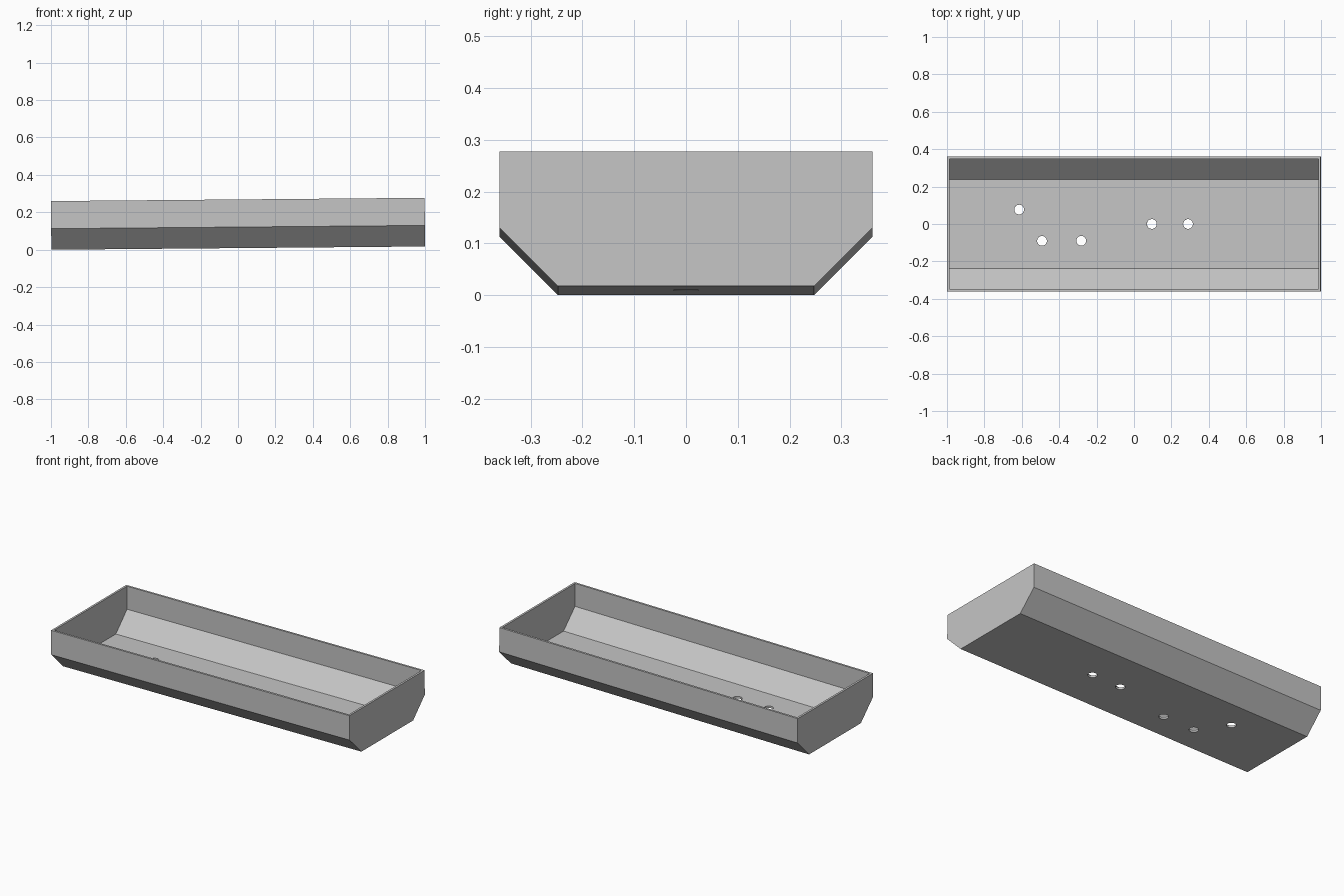
import bpy, bmesh, math
from mathutils import Matrix

if "Cube" in bpy.data.objects:
    bpy.data.objects.remove(bpy.data.objects["Cube"])

LENGTH, HEIGHT, WALL = 1.998, 0.26, 0.0125
TILT = math.radians(0.5)

grey = bpy.data.materials.new("plain grey")
grey.use_nodes = True
grey.diffuse_color = (0.56, 0.56, 0.56, 1)
grey.node_tree.nodes["Principled BSDF"].inputs["Base Color"].default_value = (0.56, 0.56, 0.56, 1)


def add_object(name, bm):
    bmesh.ops.recalc_face_normals(bm, faces=bm.faces[:])
    mesh = bpy.data.meshes.new(name)
    bm.to_mesh(mesh)
    bm.free()
    mesh.materials.append(grey)
    obj = bpy.data.objects.new(name, mesh)
    bpy.context.collection.objects.link(obj)
    return obj


def prism(name, half_profile, length):
    """Mirror a half profile (y, z) and extrude it along x."""
    profile = half_profile + [(-y, z) for y, z in reversed(half_profile)]
    bm = bmesh.new()
    face = bm.faces.new([bm.verts.new((-length / 2, y, z)) for y, z in profile])
    new = bmesh.ops.extrude_face_region(bm, geom=[face])["geom"]
    bmesh.ops.translate(bm, vec=(length, 0, 0),
                        verts=[v for v in new if isinstance(v, bmesh.types.BMVert)])
    return add_object(name, bm)


def cut(obj, cutter):
    mod = obj.modifiers.new(cutter.name, 'BOOLEAN')
    mod.operation = 'DIFFERENCE'
    mod.solver = 'EXACT'
    mod.object = cutter
    cutter.hide_render = True
    bpy.context.view_layer.objects.active = obj
    bpy.ops.object.modifier_apply(modifier=mod.name)
    bpy.data.objects.remove(cutter)


# Outer shell with chamfered long sides
tray = prism("tray", [(0.2475, 0), (0.36, 0.1125), (0.36, HEIGHT)], LENGTH)

# Hollow interior, open at the top
cut(tray, prism("cavity", [(0.239, WALL), (0.3475, 0.121), (0.3475, HEIGHT + 0.1)],
                LENGTH - 2 * WALL))

# Round holes through the floor
bm = bmesh.new()
for x, y in [(-0.615, 0.077), (-0.493, -0.09), (-0.283, -0.09), (0.094, 0), (0.288, 0)]:
    bmesh.ops.create_cone(bm, cap_ends=True, segments=32, radius1=0.026, radius2=0.026,
                          depth=0.1, matrix=Matrix.Translation((x, y, 0)))
cut(tray, add_object("holes", bm))

# Slight lengthwise slope, left end raised
tray.data.transform(Matrix.Translation((HEIGHT / 2 * math.sin(TILT), 0, LENGTH / 2 * math.sin(TILT)))
                    @ Matrix.Rotation(-TILT, 4, 'Y'))

# Smooth only the hole walls
bpy.ops.object.select_all(action='DESELECT')
tray.select_set(True)
bpy.context.view_layer.objects.active = tray
bpy.ops.object.shade_smooth_by_angle(angle=math.radians(30))
